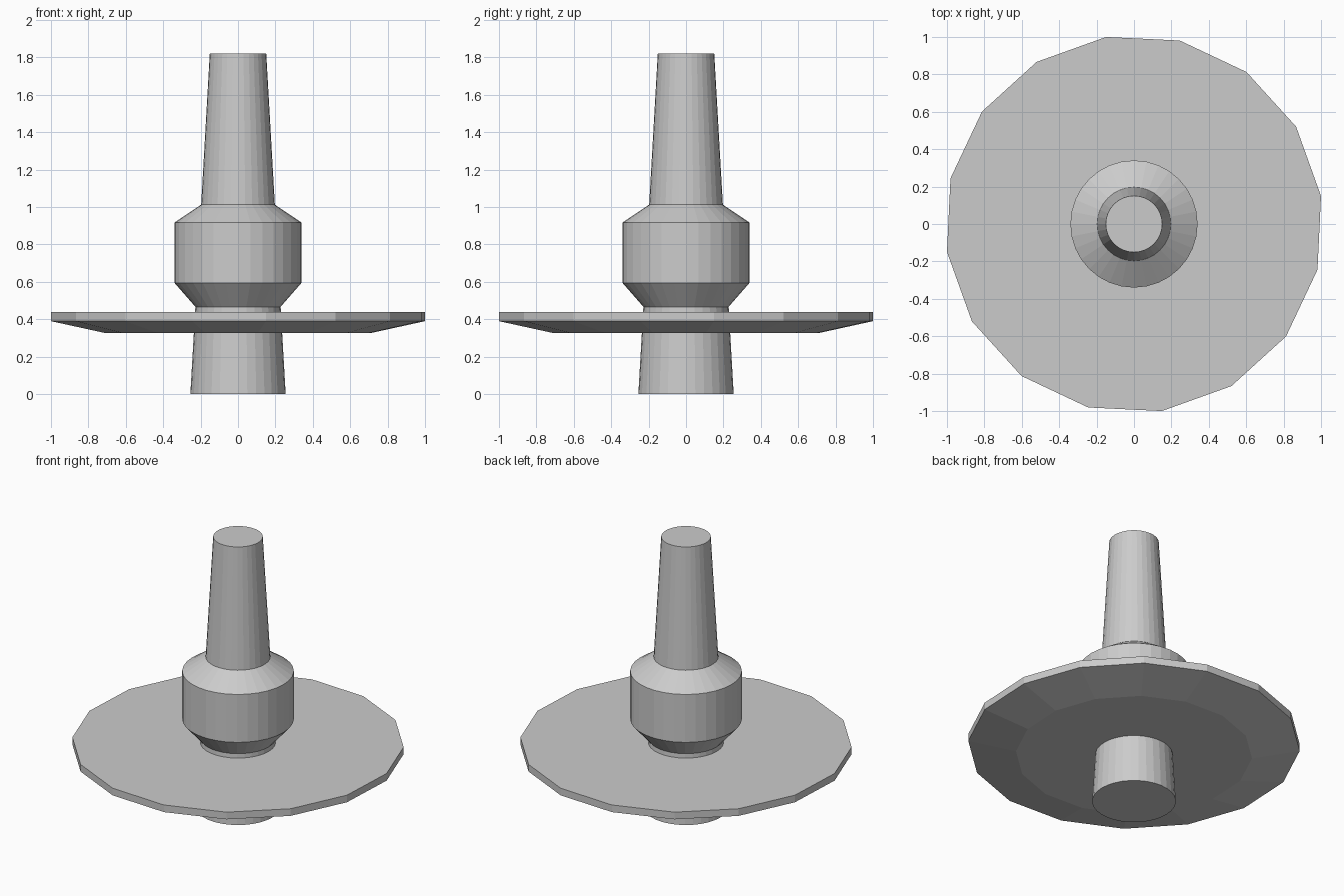
import bpy, bmesh
from math import cos, sin, radians, tau

if "Cube" in bpy.data.objects:
    bpy.data.objects.remove(bpy.data.objects["Cube"])


def lathe(name, profile, sides, offset=0.0):
    """Closed solid of revolution from (radius, z) points, bottom to top."""
    bm = bmesh.new()
    rings = []
    for r, z in profile:
        rings.append([bm.verts.new((r * cos(offset + tau * i / sides),
                                    r * sin(offset + tau * i / sides), z))
                      for i in range(sides)])
    for low, high in zip(rings, rings[1:]):
        for i in range(sides):
            j = (i + 1) % sides
            bm.faces.new((low[i], low[j], high[j], high[i]))
    bm.faces.new(rings[0][::-1])
    bm.faces.new(rings[-1])
    mesh = bpy.data.meshes.new(name)
    bm.to_mesh(mesh)
    bm.free()
    obj = bpy.data.objects.new(name, mesh)
    bpy.context.collection.objects.link(obj)
    return obj


# Tapered shaft with its chamfered collar
lathe("shaft_and_collar", [(0.255, 0), (0.228, 0.467), (0.34, 0.595),
                           (0.34, 0.917), (0.197, 1.013), (0.151, 1.82)], 32)

# Sixteen-sided disc guard with a bevelled underside
lathe("disc_guard", [(0.72, 0.327), (1.011, 0.39), (1.011, 0.438)], 16, radians(8.5))
